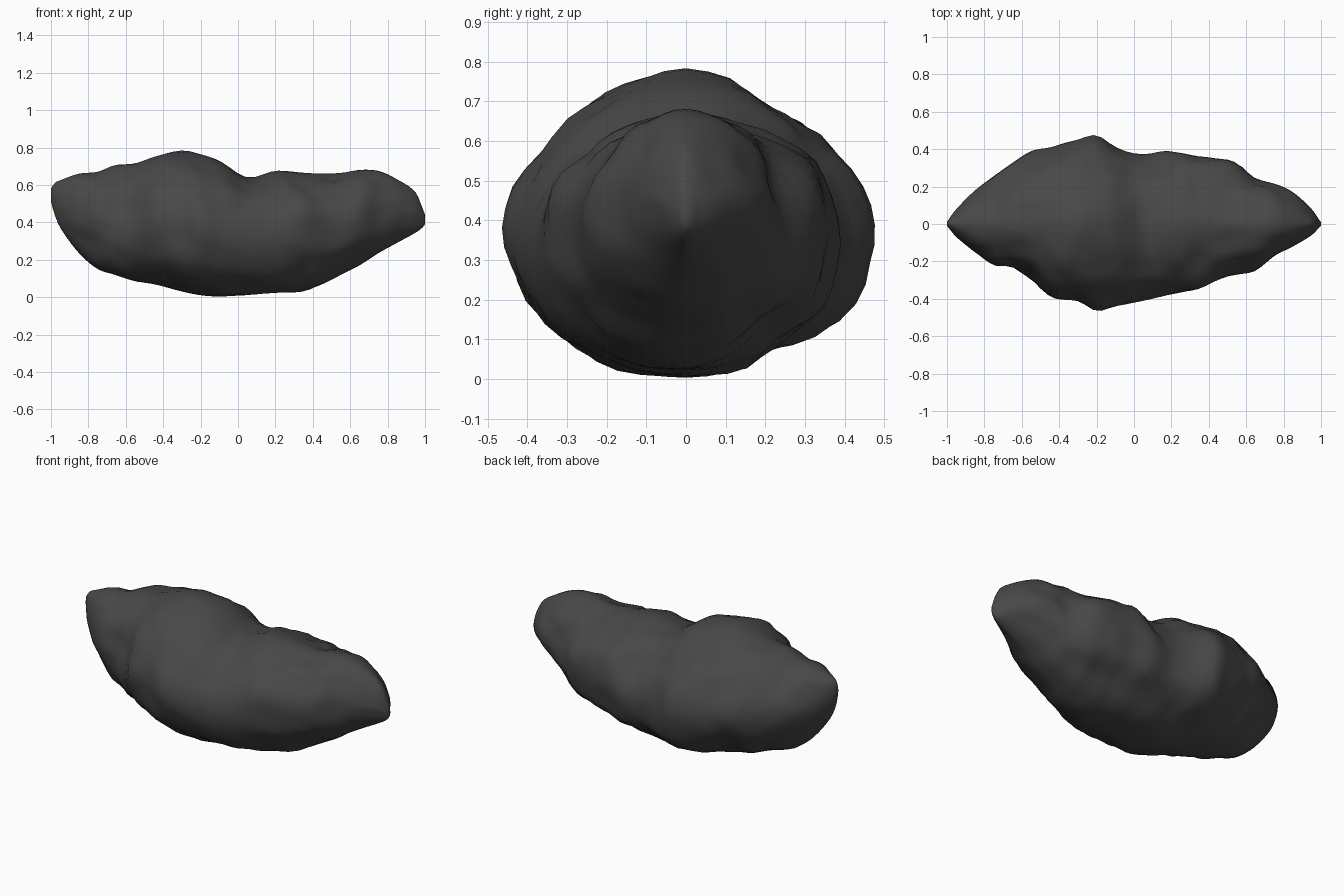
import bpy, bmesh, math
from mathutils import Vector, noise

if "Cube" in bpy.data.objects:
    bpy.data.objects.remove(bpy.data.objects["Cube"])

# silhouette curves along x (height or half width at each station)
X = [-1, -.98, -.95, -.85, -.75, -.66, -.55, -.45, -.3, -.2, -.1, .05, .2, .35, .45, .56, .65, .75, .85, .95, .985, 1]
TOP = [.58, .61, .625, .66, .67, .705, .715, .75, .785, .765, .73, .64, .675, .665, .66, .665, .68, .675, .63, .56, .48, .44]
BOT = [.51, .44, .37, .235, .15, .12, .085, .07, .03, .01, .003, .012, .023, .03, .07, .125, .17, .235, .29, .345, .37, .39]
BACK = [.01, .04, .08, .18, .255, .32, .39, .41, .45, .47, .40, .375, .415, .385, .345, .31, .25, .22, .17, .08, .03, .01]
FRONT = [.01, .035, .07, .15, .22, .235, .31, .385, .41, .465, .44, .41, .375, .345, .315, .275, .25, .17, .12, .06, .025, .01]

# lumps and hollows: centre, radius, outward amount
LUMPS = [
    ((-.55, -.30, .48), .10, -.05), ((-.42, -.36, .52), .12, .02),
    ((.12, .34, .52), .11, -.03), ((.27, .36, .30), .12, -.05), ((.40, .22, .12), .12, -.045),
    ((.25, .28, .60), .12, .035), ((-.18, .40, .20), .14, .04), ((-.12, .28, .06), .14, -.02),
    ((.48, .29, .48), .10, .035), ((.64, .24, .50), .10, -.02), ((-.28, .30, .68), .17, -.04),
    ((.30, -.30, .50), .10, .02), ((.45, -.27, .35), .10, -.025), ((-.15, -.32, .62), .14, -.015),
    ((-.30, -.34, .12), .14, .025), ((.1, -.30, .12), .14, .015),
]


def curve(values, x):
    """Smooth (Hermite) interpolation of a silhouette curve."""
    i = max(k for k in range(len(X) - 1) if X[k] <= x)

    def slope(k):
        a, b = max(k - 1, 0), min(k + 1, len(X) - 1)
        return (values[b] - values[a]) / (X[b] - X[a])
    h = X[i + 1] - X[i]
    t = (x - X[i]) / h
    return ((2*t**3 - 3*t*t + 1) * values[i] + (t**3 - 2*t*t + t) * h * slope(i)
            + (3*t*t - 2*t**3) * values[i + 1] + (t**3 - t*t) * h * slope(i + 1))


def blended(values, x, w):
    """Exact curve near its own silhouette (w = 1), softened away from it."""
    e = min(.13, .7 * (1 - abs(x)))
    soft = sum(curve(values, x + e * k) for k in (-1, -.5, 0, .5, 1)) / 5
    return soft + (curve(values, x) - soft) * w


def surface_point(x, a):
    c, s = math.cos(a), math.sin(a)
    top, bot = blended(TOP, x, s**4), blended(BOT, x, s**4)
    mid = (top + bot) / 2
    wide = blended(BACK if c > 0 else FRONT, x, c**4)
    p = Vector((x, wide * c, mid + (top - bot) / 2 * s))
    out = Vector((0, p.y, p.z - mid)).normalized()
    # rough surface, fading where the silhouettes are fixed
    fade = abs(math.sin(2 * a)) * min(1, wide / .25)
    d = fade * (.03 * noise.noise(p * 5 + Vector((3, 7, 1))) + .018 * noise.noise(p * 10))
    if s > 0:
        d -= .012 * fade
    for centre, r, amount in LUMPS:
        d += amount * math.exp(-((p - Vector(centre)).length / r) ** 2)
    return p + out * d


# rock body lofted from rings along x
RINGS, SIDES = 64, 48
bm = bmesh.new()
rings = []
for i in range(RINGS + 1):
    u = i / RINGS * 2 - 1
    x = .3 * u + .7 * math.sin(u * math.pi / 2)
    x = max(-1, min(1, x))
    rings.append([bm.verts.new(surface_point(x, 2 * math.pi * j / SIDES)) for j in range(SIDES)])
for r0, r1 in zip(rings, rings[1:]):
    for j in range(SIDES):
        k = (j + 1) % SIDES
        bm.faces.new((r0[j], r0[k], r1[k], r1[j]))
bm.faces.new(rings[0])
bm.faces.new(rings[-1])
bmesh.ops.recalc_face_normals(bm, faces=bm.faces)
for f in bm.faces:
    f.smooth = True

mesh = bpy.data.meshes.new("asteroid_rock")
bm.to_mesh(mesh)
bm.free()
rock = bpy.data.objects.new("asteroid_rock", mesh)
bpy.context.collection.objects.link(rock)

# dark stone colour
stone = bpy.data.materials.new("dark_stone")
stone.diffuse_color = (.065, .065, .065, 1)
stone.use_nodes = True
stone.node_tree.nodes["Principled BSDF"].inputs["Base Color"].default_value = stone.diffuse_color
mesh.materials.append(stone)
